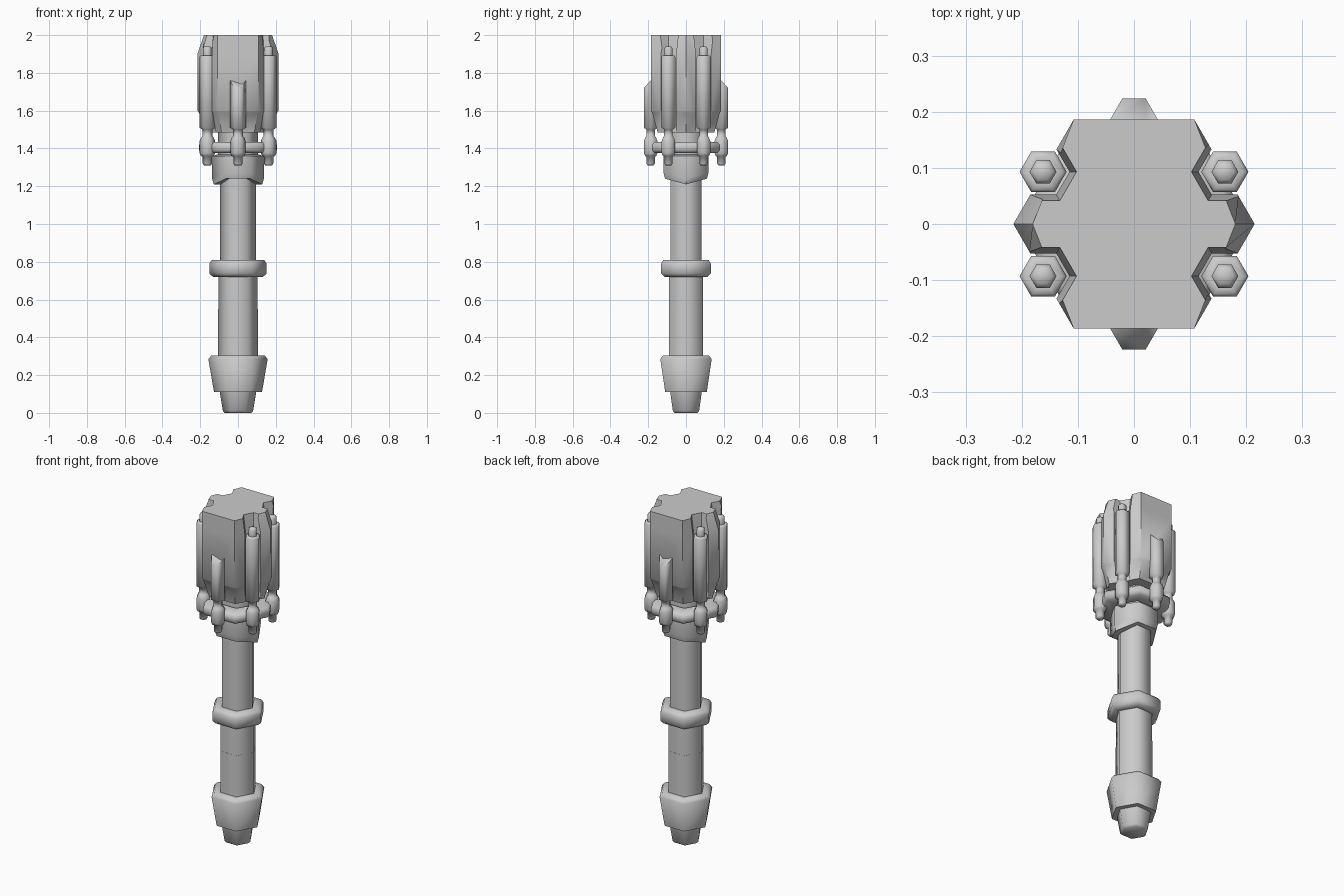
import bpy, bmesh, math

if "Cube" in bpy.data.objects:
    bpy.data.objects.remove(bpy.data.objects["Cube"])

grey = bpy.data.materials.new("plain grey")
grey.diffuse_color = (0.6, 0.6, 0.6, 1)
grey.use_nodes = True
grey.node_tree.nodes["Principled BSDF"].inputs["Base Color"].default_value = grey.diffuse_color


def finish(name, bm, angle=62):
    bmesh.ops.recalc_face_normals(bm, faces=bm.faces)
    me = bpy.data.meshes.new(name)
    bm.to_mesh(me)
    bm.free()
    me.materials.append(grey)
    ob = bpy.data.objects.new(name, me)
    bpy.context.collection.objects.link(ob)
    if angle:
        smooth(ob, angle)
    return ob


def smooth(ob, angle=62):
    bpy.ops.object.select_all(action='DESELECT')
    ob.select_set(True)
    bpy.context.view_layer.objects.active = ob
    bpy.ops.object.shade_smooth_by_angle(angle=math.radians(angle))


def hex_lathe(name, profile, at=(0, 0), ring=False, shape=None, angle=62):
    """Six-sided stack of (radius, z) rings; corners point along x."""
    bm = bmesh.new()
    rows = []
    for r, z in profile:
        row = []
        for i in range(6):
            a = i * math.pi / 3
            p = (at[0] + r * math.cos(a), at[1] + r * math.sin(a), z)
            row.append(bm.verts.new(shape(*p) if shape else p))
        rows.append(row)
    pairs = list(zip(rows, rows[1:])) + ([(rows[-1], rows[0])] if ring else [])
    for a, b in pairs:
        for i in range(6):
            j = (i + 1) % 6
            bm.faces.new((a[i], a[j], b[j], b[i]))
    if not ring:
        bm.faces.new(rows[0])
        bm.faces.new(rows[-1])
    return finish(name, bm, angle)


# Handle, from the bottom up
hex_lathe("end_tip", [(0.07, 0), (0.08, 0.01), (0.098, 0.12)])
hex_lathe("pommel", [(0.09, 0.11), (0.127, 0.11), (0.157, 0.285), (0.14, 0.305), (0.1, 0.305)])
hex_lathe("lower_grip", [(0.105, 0.29), (0.105, 0.55)])
hex_lathe("upper_grip", [(0.104, 0.55), (0.104, 0.73)])
hex_lathe("grip_ring", [(0.1, 0.72), (0.132, 0.72), (0.152, 0.738), (0.152, 0.79),
                        (0.138, 0.81), (0.09, 0.81)])
hex_lathe("shaft", [(0.094, 0.8), (0.094, 1.3)])


# Collar whose side corners dip lower than its front and back
def dip(x, y, z):
    return (x, y, z - (0.03 if abs(y) < 0.01 and z < 1.3 else 0))


hex_lathe("collar", [(0.09, 1.24), (0.128, 1.24), (0.137, 1.27), (0.137, 1.36), (0.1, 1.37)], shape=dip)
hex_lathe("neck", [(0.105, 1.35), (0.105, 1.55)])
hex_lathe("clamp_ring", [(0.12, 1.375), (0.19, 1.375), (0.207, 1.39), (0.207, 1.42),
                         (0.19, 1.435), (0.12, 1.435)], ring=True)


# Head: tapered below, side corners pulled in at the top
def pull(x, y, z):
    return (x * (0.84 if abs(y) < 0.01 and z > 1.95 else 1), y, z)


head = hex_lathe("head", [(0.173, 1.485), (0.207, 1.59), (0.215, 1.6), (0.215, 1.9), (0.215, 2.0)],
                 shape=pull, angle=0)
corners = [(sx * 0.162, sy * 0.093) for sx in (-1, 1) for sy in (-1, 1)]
for c in corners:
    # Groove around each corner rod, flared at the top
    cut = hex_lathe("groove_cutter", [(0.047, 1.4), (0.047, 1.9), (0.062, 2.02)], at=c, angle=0)
    cut.hide_render = True
    cut.hide_set(True)
    m = head.modifiers.new("groove", 'BOOLEAN')
    m.operation = 'DIFFERENCE'
    m.solver = 'EXACT'
    m.object = cut
bpy.context.view_layer.update()
baked = bpy.data.meshes.new_from_object(head.evaluated_get(bpy.context.evaluated_depsgraph_get()))
head.modifiers.clear()
head.data = baked
for ob in [o for o in bpy.data.objects if o.name.startswith("groove_cutter")]:
    bpy.data.objects.remove(ob)
smooth(head, 50)

# Six rods with clamps: four tall at the corners, two short at front and back
clamp = [(0.018, 1.31), (0.025, 1.32), (0.025, 1.355), (0.034, 1.36), (0.041, 1.375),
         (0.041, 1.44), (0.032, 1.46), (0.026, 1.465), (0.026, 1.5), (0.042, 1.51)]
tall = clamp + [(0.042, 1.885), (0.036, 1.893), (0.024, 1.893), (0.024, 1.93), (0.016, 1.94)]
short = clamp + [(0.042, 1.76)]


def slope(x, y, z):
    return (x, y, z - (max(0, abs(y) - 0.187) * 1.1 if z > 1.7 else 0))


for c in corners:
    hex_lathe("corner_rod", tall, at=c)
for y in (-0.187, 0.187):
    hex_lathe("short_rod", short, at=(0, y), shape=slope)
